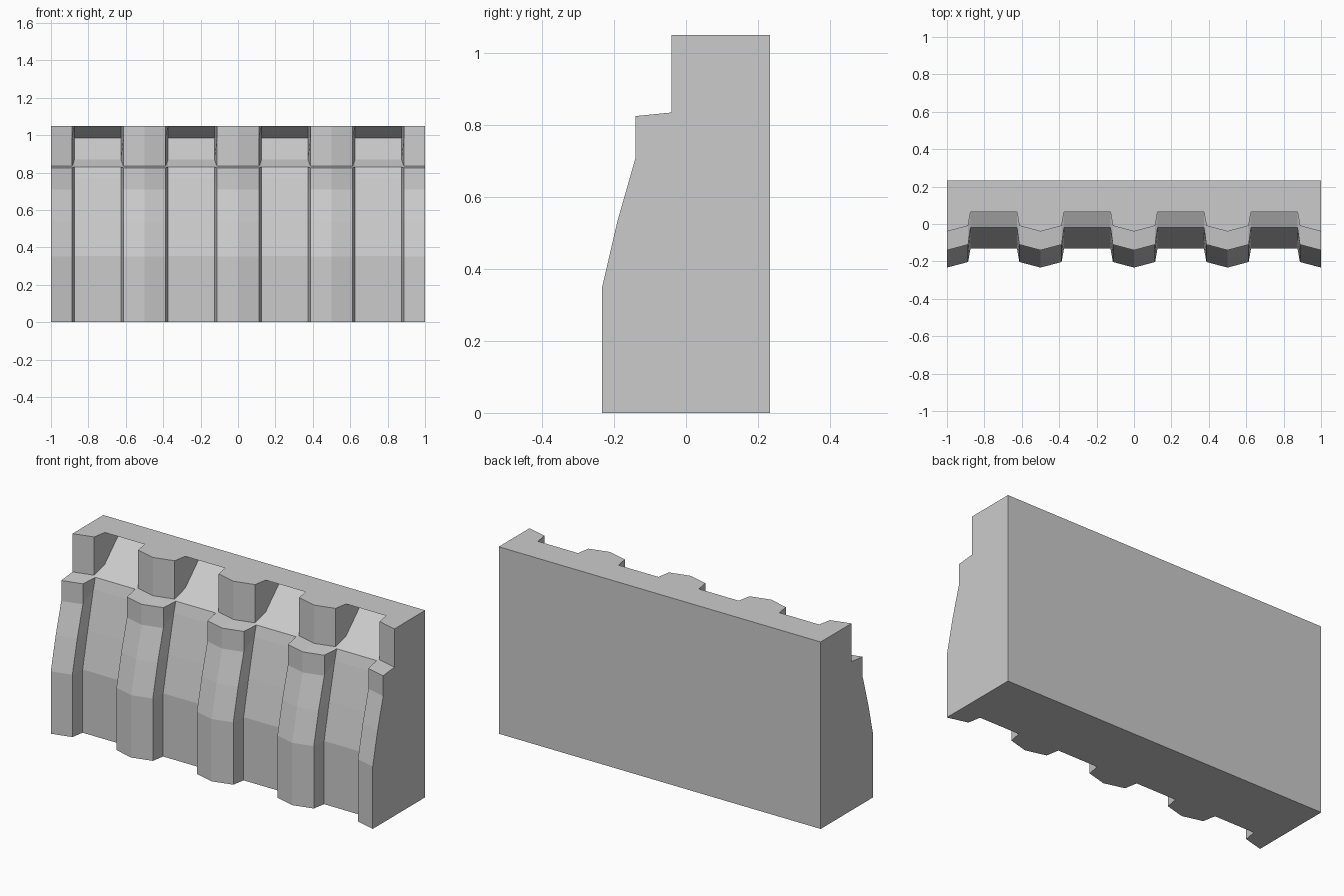
import bpy, bmesh

if "Cube" in bpy.data.objects:
    bpy.data.objects.remove(bpy.data.objects["Cube"])

BACK = 0.233
# side profiles (y, z), bottom to top, same point count so they can be lofted
rib = [(-.233, 0), (-.233, .35), (-.19, .535), (-.14, .71),
       (-.14, .825), (-.04, .835), (-.04, .985), (-.04, 1.05)]
panel = [(-.13, 0), (-.13, .355), (-.085, .56), (-.035, .77),
         (-.018, .83), (.065, .87), (.185, .985), (.065, 1.05)]
rib_edge = [(y + .03, z) for y, z in rib]

# stations along x: each rib has a central ridge, two edges and tapered sides
stations = []
for i in range(5):
    c = -1 + .5 * i
    for dx, prof in ((-.126, panel), (-.113, rib_edge), (0, rib),
                     (.113, rib_edge), (.126, panel)):
        if abs(c + dx) <= 1.0001:
            stations.append((c + dx, prof))

# loft the closed profiles into one solid wall
bm = bmesh.new()
loops = []
for x, prof in stations:
    pts = prof + [(BACK, 1.05), (BACK, 0)]
    loops.append([bm.verts.new((x, y, z)) for y, z in pts])
for a, b in zip(loops, loops[1:]):
    n = len(a)
    for k in range(n):
        j = (k + 1) % n
        bm.faces.new((a[k], b[k], b[j], a[j]))

# flat end walls
bm.faces.new(loops[0])
bm.faces.new(loops[-1][::-1])
bmesh.ops.recalc_face_normals(bm, faces=bm.faces[:])

mesh = bpy.data.meshes.new("ribbed_wall")
bm.to_mesh(mesh)
bm.free()
wall = bpy.data.objects.new("ribbed_wall", mesh)
bpy.context.collection.objects.link(wall)
